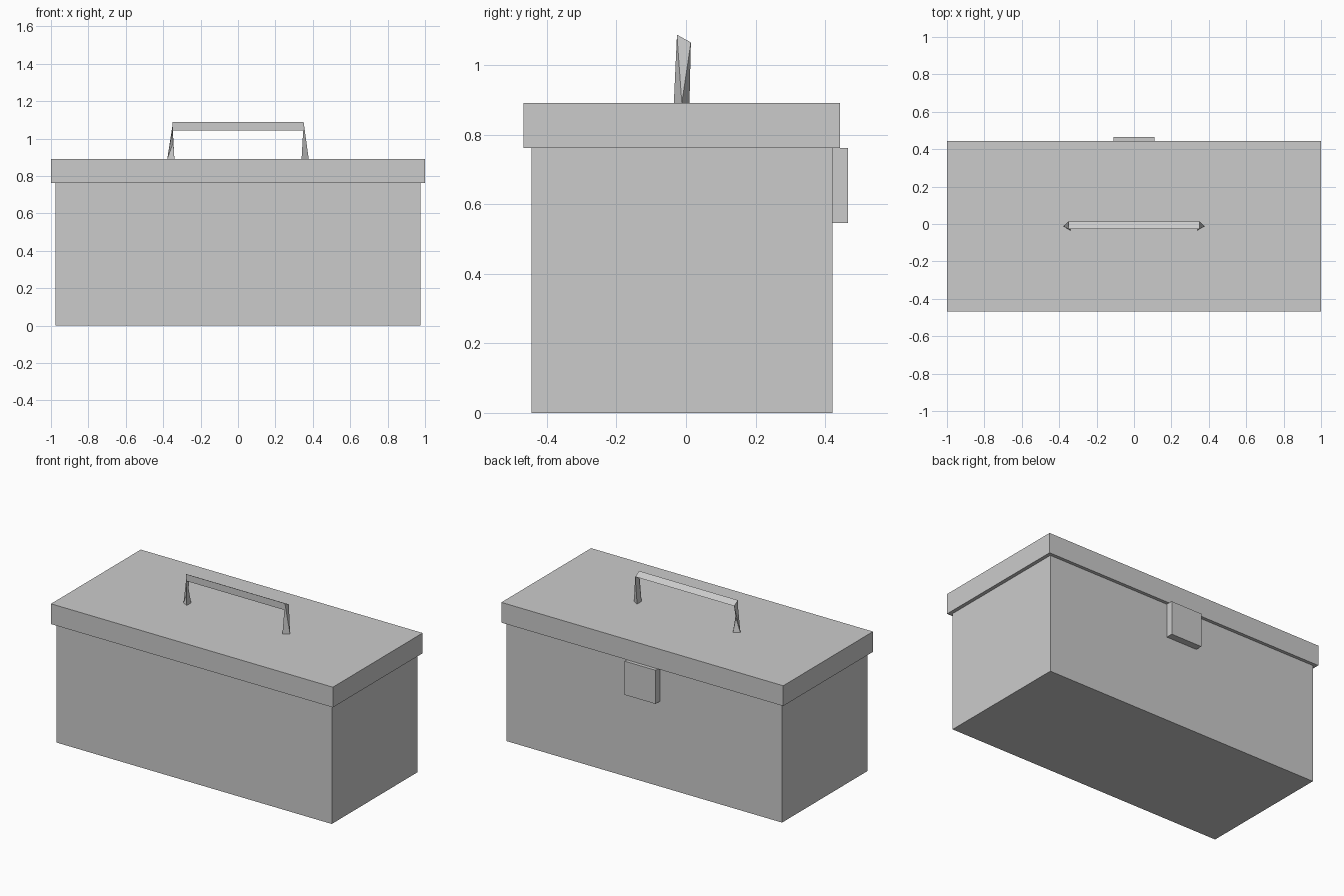
import bpy
import bmesh

if "Cube" in bpy.data.objects:
    bpy.data.objects.remove(bpy.data.objects["Cube"])

grey = bpy.data.materials.new("plain grey")
grey.diffuse_color = (0.6, 0.6, 0.6, 1)
grey.use_nodes = True
grey.node_tree.nodes["Principled BSDF"].inputs["Base Color"].default_value = grey.diffuse_color


def finish(name, bm):
    bmesh.ops.recalc_face_normals(bm, faces=bm.faces[:])
    mesh = bpy.data.meshes.new(name)
    bm.to_mesh(mesh)
    bm.free()
    mesh.materials.append(grey)
    bpy.context.collection.objects.link(bpy.data.objects.new(name, mesh))


def box(name, x, y, z):
    """Axis-aligned box from (min, max) pairs."""
    bm = bmesh.new()
    bmesh.ops.create_cube(bm, size=1)
    for v in bm.verts:
        v.co = [r[0] if c < 0 else r[1] for c, r in zip(v.co, (x, y, z))]
    finish(name, bm)


# Box, overhanging lid and latch on the back
box("body", (-0.977, 0.977), (-0.445, 0.422), (0, 0.762))
box("lid", (-1, 1), (-0.467, 0.443), (0.762, 0.892))
box("latch", (-0.11, 0.11), (0.422, 0.466), (0.546, 0.762))

# Handle: a three-sided bar with twisted, tapering legs
foot = [(0.34, -0.035, 0.892), (0.378, -0.012, 0.892), (0.34, 0.01, 0.892)]
grip = [(0.351, -0.026, 1.088), (0.351, 0.014, 1.066), (0.351, -0.026, 1.044)]


def flip(ring):
    return [(-x, y, z) for x, y, z in ring]


bm = bmesh.new()
rings = [[bm.verts.new(p) for p in ring]
         for ring in (flip(foot), flip(grip), grip, foot)]
for a, b in zip(rings, rings[1:]):
    for i in range(3):
        j = (i + 1) % 3
        bm.faces.new((a[i], a[j], b[j]))
        bm.faces.new((a[i], b[j], b[i]))
bm.faces.new(rings[0])
bm.faces.new(rings[-1])
finish("handle", bm)
